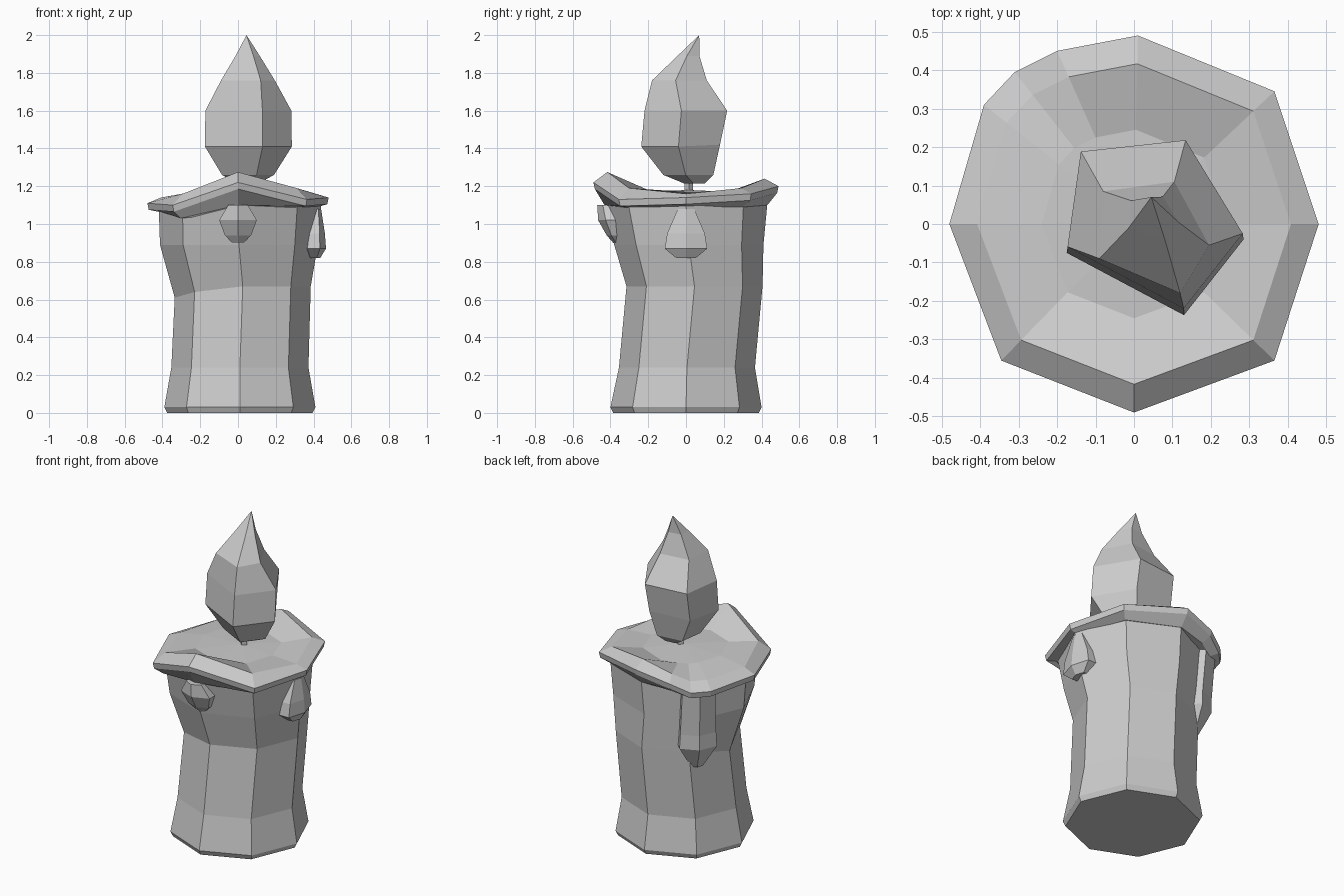
import bpy, bmesh
from math import cos, sin, radians, pi
from mathutils import Vector

if "Cube" in bpy.data.objects:
    bpy.data.objects.remove(bpy.data.objects["Cube"])


def loft(name, rings, bottom=None, top=None):
    """Skin equal-length point rings; optional tip points close the ends."""
    bm = bmesh.new()
    vs = [[bm.verts.new(p) for p in r] for r in rings]
    n = len(rings[0])
    for a, b in zip(vs, vs[1:]):
        for i in range(n):
            j = (i + 1) % n
            bm.faces.new((a[i], a[j], b[j], b[i]))
    for ring, tip in ((vs[0], bottom), (vs[-1], top)):
        if tip is None:
            bm.faces.new(ring)
        else:
            t = bm.verts.new(tip)
            for i in range(n):
                bm.faces.new((ring[i], ring[(i + 1) % n], t))
    bmesh.ops.recalc_face_normals(bm, faces=bm.faces)
    me = bpy.data.meshes.new(name)
    bm.to_mesh(me)
    bm.free()
    ob = bpy.data.objects.new(name, me)
    bpy.context.collection.objects.link(ob)
    return ob


def octagon(cx, cy, rx, ry, z):
    return [Vector((cx + rx * cos(i * pi / 4), cy + ry * sin(i * pi / 4), z))
            for i in range(8)]


# Wax body: slightly leaning octagonal column flaring at the top
body = [octagon(*r) for r in (
    (.01, 0, .385, .385, 0), (.01, 0, .40, .40, .03),
    (.01, .005, .363, .36, .24), (.025, .045, .36, .36, .67),
    (.005, .015, .418, .395, .89), (.01, 0, .43, .43, 1.10))]
body[3][4].z = .61
body[3][5].z = .64
loft("candle_body", body)

# Melted rim: outline x, y, underside z, outer edge z, ridge z
outline = [
    (.48, 0, 1.09, 1.14, 1.16), (.365, .345, 1.09, 1.16, 1.19),
    (.01, .49, 1.10, 1.20, 1.24), (-.20, .45, 1.08, 1.15, 1.18),
    (-.31, .395, 1.05, 1.10, 1.14), (-.39, .31, 1.05, 1.10, 1.14),
    (-.48, 0, 1.07, 1.11, 1.14), (-.345, -.355, 1.03, 1.10, 1.16),
    (0, -.49, 1.10, 1.22, 1.275), (.365, -.355, 1.09, 1.13, 1.19)]
under, low, outer, ridge, pool = [], [], [], [], []
for x, y, zb, zo, zt in outline:
    under.append((x * .88, y * .88, zb))
    low.append((x * .985, y * .985, zo - .035))
    outer.append((x, y, zo))
    ridge.append((x * .85, y * .85, zt))
    pool.append((x * .5, y * .5, 1.17))
loft("melted_rim", [under, low, outer, ridge, pool], top=(.02, .01, 1.18))


def drip(name, angle, sections):
    """Hanging wax drop: sections are z, radial centre, half width, half depth."""
    a = radians(angle)
    out, side = Vector((cos(a), sin(a), 0)), Vector((-sin(a), cos(a), 0))
    rings = []
    for z, r, w, d in sections:
        rings.append([out * (r + d * cos(i * pi / 3)) + side * (w * sin(i * pi / 3))
                      + Vector((0, 0, z)) for i in range(6)])
    loft(name, rings)


# Wax drips under the rim
drip("right_drip", 0, [(.82, .40, .06, .035), (.87, .40, .13, .066),
                       (.95, .405, .115, .055), (1.08, .41, .05, .03)])
drip("front_drip", 270, [(.90, .36, .035, .025), (.94, .37, .08, .05),
                         (1.02, .385, .115, .08), (1.10, .41, .06, .06)])
drip("back_left_drip", 135, [(.57, .34, .04, .03), (.71, .36, .125, .085),
                             (.80, .36, .12, .085), (1.08, .38, .11, .085)])

# Wick
loft("wick", [[(.03 + r * cos(i * pi / 2), .015 + r * sin(i * pi / 2), z)
               for i in range(4)] for z, r in ((1.16, .022), (1.25, .022))])

# Flame: five-sided, curling to the back at the tip
wide = [(.285, -.025), (.135, .22), (-.14, .19), (-.175, -.06), (.13, -.222)]
neck = [(.195, -.055), (.105, .11), (-.08, .085), (-.09, -.09), (.12, -.18)]
flame = []
for z, s, dy in ((1.215, .25, .03), (1.26, .60, .005), (1.41, 1.0, -.015), (1.60, .99, 0)):
    flame.append([(.05 + (x - .05) * s, .02 + (y - .02) * s + dy, z) for x, y in wide])
flame[2][1], flame[2][2] = (.13, .18, 1.42), (-.14, .16, 1.42)
flame.append([(x, y, 1.76) for x, y in neck])
flame.append([(.05 + (x - .05) * .45, .035 + (y - .02) * .40, 1.89) for x, y in neck])
loft("flame", flame, top=(.045, .07, 2.0))
